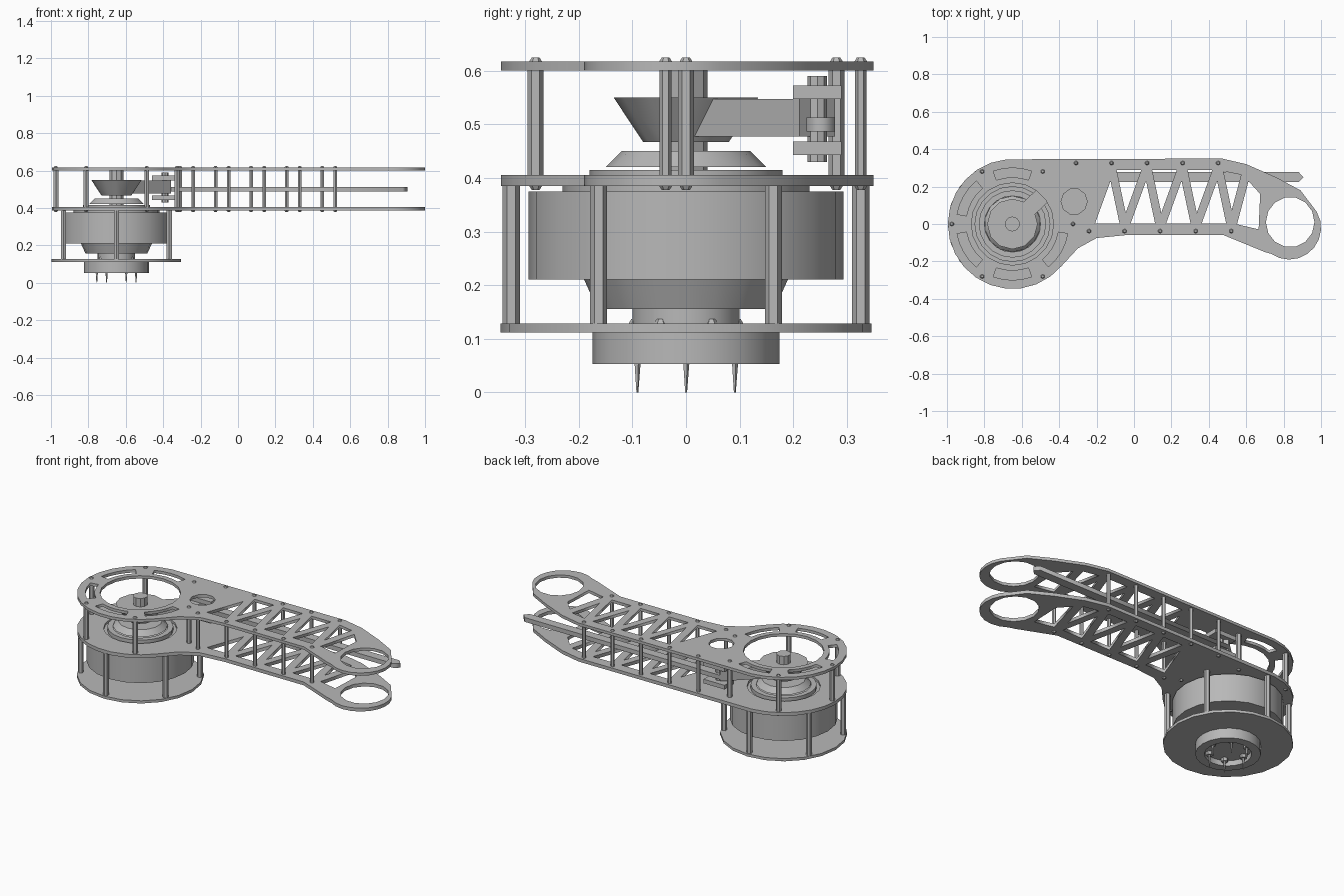
import bpy, math
from mathutils import Vector

cube = bpy.data.objects.get("Cube")
if cube:
    bpy.data.objects.remove(cube, do_unlink=True)

grey = bpy.data.materials.new("machined grey")
grey.use_nodes = True
grey.diffuse_color = (0.48, 0.48, 0.48, 1)
grey.node_tree.nodes["Principled BSDF"].inputs["Base Color"].default_value = grey.diffuse_color

CX = -0.65           # motor axis
TOP, MID, LOW = (0.6, 0.617), (0.385, 0.405), (0.112, 0.128)


def finish(name, smooth=False):
    ob = bpy.context.object
    ob.name = name
    ob.data.materials.clear()
    ob.data.materials.append(grey)
    if smooth:
        bpy.ops.object.shade_smooth_by_angle(angle=math.radians(30))
    return ob


def arc(x, y, rx, ry, a0, a1, n):
    steps = [math.radians(a0 + (a1 - a0) * i / n) for i in range(n + 1)]
    return [(x + rx * math.cos(a), y + ry * math.sin(a)) for a in steps]


def circle(x, y, rx, ry=None, n=20):
    return arc(x, y, rx, ry or rx, 0, 360, n)[:-1]


def inset(points, d):
    """Shrink a convex polygon by the distance d."""
    p = [Vector(q) for q in points]
    if sum(a.x * b.y - b.x * a.y for a, b in zip(p, p[1:] + p[:1])) < 0:
        p.reverse()
    out = []
    for i, v in enumerate(p):
        e0, e1 = (v - p[i - 1]).normalized(), (p[(i + 1) % len(p)] - v).normalized()
        n0, n1 = Vector((-e0.y, e0.x)), Vector((-e1.y, e1.x))
        out.append(tuple(v + (n0 + n1) * d / (1 + n0.dot(n1))))
    return out


def plate(name, loops, z):
    """Flat plate: the first loop is the outline, the rest are holes."""
    cu = bpy.data.curves.new(name, 'CURVE')
    cu.dimensions, cu.fill_mode = '2D', 'BOTH'
    cu.extrude = (z[1] - z[0]) / 2
    for loop in loops:
        sp = cu.splines.new('POLY')
        sp.points.add(len(loop) - 1)
        for pt, (x, y) in zip(sp.points, loop):
            pt.co = (x, y, 0, 1)
        sp.use_cyclic_u = True
    ob = bpy.data.objects.new(name, cu)
    ob.location.z = (z[0] + z[1]) / 2
    bpy.context.collection.objects.link(ob)
    bpy.ops.object.select_all(action='DESELECT')
    ob.select_set(True)
    bpy.context.view_layer.objects.active = ob
    bpy.ops.object.convert(target='MESH')
    return finish(name)


def drum(name, x, y, z0, z1, r0, r1=None, n=20):
    bpy.ops.mesh.primitive_cone_add(vertices=n, radius1=r0, radius2=r0 if r1 is None else r1,
                                    depth=z1 - z0, location=(x, y, (z0 + z1) / 2))
    return finish(name, n > 8)


def box(name, centre, size, turn=0):
    bpy.ops.mesh.primitive_cube_add(size=1, location=centre, rotation=(0, 0, turn))
    bpy.context.object.scale = size
    return finish(name)


def ring_points(r, start=0):
    return [(CX + r * math.cos(math.radians(a)), r * math.sin(math.radians(a)))
            for a in range(start, start + 360, 60)]


# Outline shared by the two arm plates
outline = arc(CX, 0, 0.345, 0.347, 95, 320, 16)
outline += [(-0.3, -0.13), (-0.2, -0.075), (-0.05, -0.06), (0.48, -0.06), (0.7, -0.15)]
outline += arc(0.83, -0.02, 0.17, 0.17, -125, 30, 9)
outline += [(0.89, 0.18), (0.76, 0.25), (0.6, 0.32), (0.47, 0.35)]

# Triangular truss windows and the end eye
FRONT, BACK = -0.02, 0.31
nodes = [(-0.24, FRONT)]
for k in range(4):
    nodes += [(-0.12 + 0.19 * k, BACK), (-0.05 + 0.19 * k, FRONT)]
nodes.append((0.6, 0.28))
windows = [inset(nodes[i:i + 3], 0.022) for i in range(len(nodes) - 2)]
windows.append(inset([(0.52, FRONT), (0.6, 0.28), (0.7, 0.17), (0.69, -0.06)], 0.025))
eye = circle(0.835, 0.01, 0.13, 0.135, 14)

# Curved slots round the motor opening
slots = [arc(CX, 0, 0.3, 0.3, a - 20, a + 20, 4) + arc(CX, 0, 0.25, 0.25, a + 20, a - 20, 4)
         for a in range(90, 360, 60)]
plate("upper_arm_plate", [outline, eye, circle(CX, 0, 0.22), circle(-0.32, 0.12, 0.07, n=10)]
      + windows + slots, TOP)
plate("lower_arm_plate", [outline, eye, circle(CX, 0, 0.2)] + windows, MID)
plate("motor_base_plate", [circle(CX, 0, 0.346), circle(CX, 0, 0.1)], LOW)

# Standoffs with screw heads
for x, y in ring_points(0.326, 30):
    drum("motor_standoff", x, y, LOW[1], MID[0], 0.016, n=6)
arm_posts = [(-0.24 + 0.19 * k, -0.038) for k in range(5)]
arm_posts += [(-0.31 + 0.19 * k, 0.326) for k in range(5)]
for x, y in ring_points(0.324) + arm_posts:
    drum("arm_standoff", x, y, MID[1], TOP[0], 0.015 if x < -0.32 else 0.011, n=6)
    drum("upper_screw", x, y, TOP[1], TOP[1] + 0.008, 0.012, 0.007, 6)
    drum("lower_screw", x, y, MID[0] - 0.008, MID[0], 0.007, 0.012, 6)

# Motor stack
drum("motor_body", CX, 0, 0.21, 0.375, 0.294)
drum("motor_cap", CX, 0, 0.375, 0.392, 0.23)
drum("motor_lower_step", CX, 0, 0.155, 0.21, 0.165, 0.19)
drum("motor_neck", CX, 0, LOW[1], 0.155, 0.1)

# Output flange with pins under the base plate
plate("output_flange", [circle(CX, 0, 0.174), circle(CX, 0, 0.125)], (0.053, LOW[0]))
drum("flange_core", CX, 0, 0.085, 0.12, 0.126)
for x, y in ring_points(0.105):
    drum("flange_pin", x, y, 0, 0.09, 0.002, 0.009, 5)
    drum("flange_bolt", x, y, 0.066, 0.086, 0.018, n=6)
for x, y in ring_points(0.095, 30):
    drum("base_screw", x, y, LOW[1], 0.137, 0.012, 0.007, 6)

# Rotor, shaft and crank between the arm plates
plate("bearing_ring", [circle(CX, 0, 0.18), circle(CX, 0, 0.15)], (0.39, 0.415))
drum("rotor_dish", CX, 0, 0.42, 0.45, 0.15, 0.12, 14)
drum("rotor_shaft", CX, 0, 0.39, 0.6, 0.04, n=10)
drum("crank_hub", CX, 0, 0.467, 0.55, 0.08, 0.135, 12)
pivot = Vector((-0.39, 0.245))
reach = pivot - Vector((CX, 0))
box("crank_arm", (CX + reach.x / 2, reach.y / 2, 0.512), (reach.length, 0.09, 0.07),
    math.atan2(reach.y, reach.x))
for z in (0.455, 0.56):
    box("clevis_cheek", (pivot.x, pivot.y, z), (0.14, 0.09, 0.025))
drum("clevis_pin", pivot.x, pivot.y, 0.43, 0.59, 0.018, n=8)

# Push rod running beside the truss
plate("push_rod", [[(-0.42, 0.225), (0.88, 0.225), (0.905, 0.25), (0.88, 0.278), (-0.42, 0.278)]],
      (0.487, 0.513))
